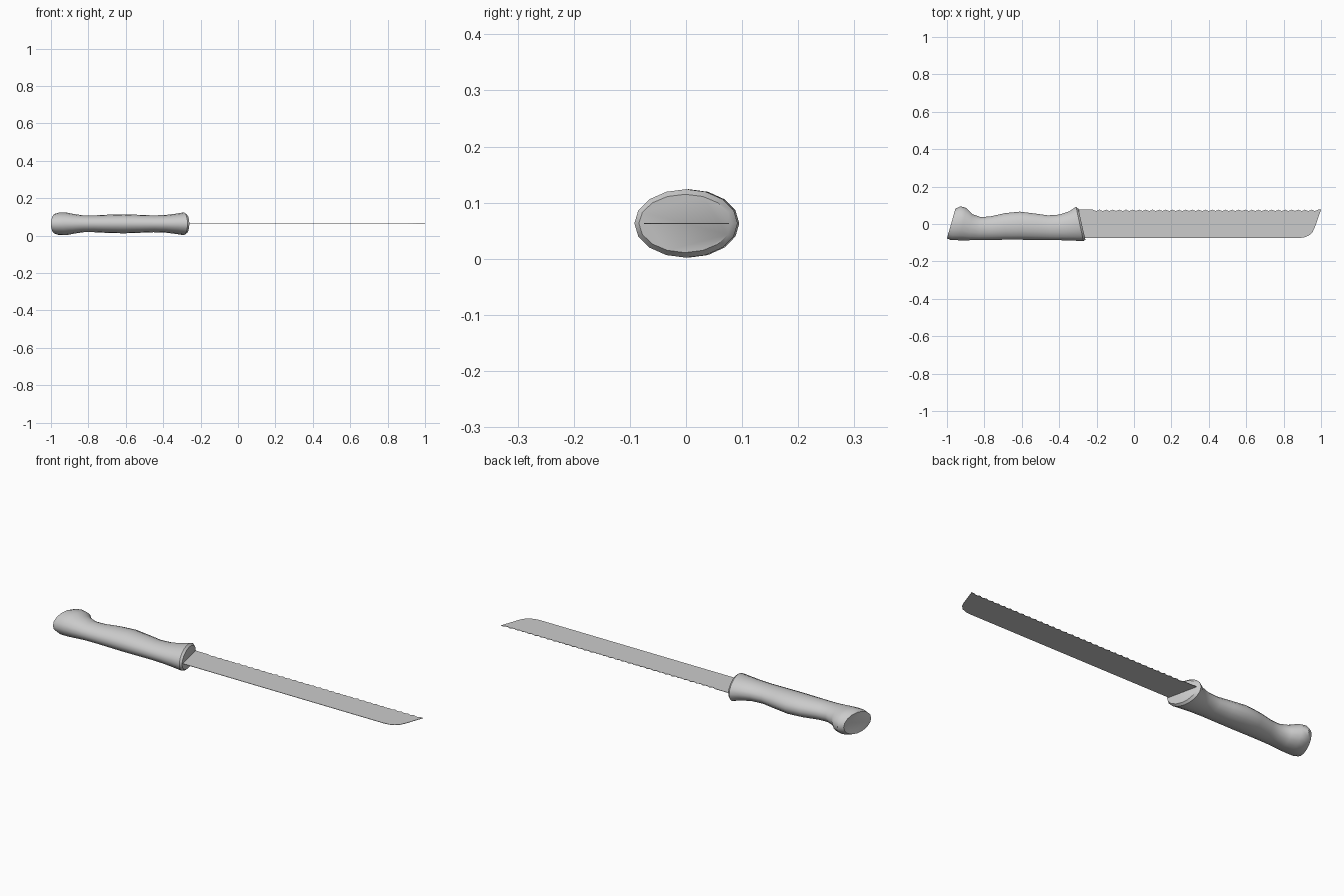
import bpy, bmesh, math

cube = bpy.data.objects.get("Cube")
if cube:
    bpy.data.objects.remove(cube)

MID_Z = 0.063


def material(name, colour):
    m = bpy.data.materials.new(name)
    m.use_nodes = True
    m.diffuse_color = colour
    m.node_tree.nodes["Principled BSDF"].inputs["Base Color"].default_value = colour
    return m


grey = material("light grey", (0.6, 0.6, 0.6, 1))


def finish(bm, name):
    bmesh.ops.recalc_face_normals(bm, faces=bm.faces)
    mesh = bpy.data.meshes.new(name)
    bm.to_mesh(mesh)
    bm.free()
    mesh.materials.append(grey)
    obj = bpy.data.objects.new(name, mesh)
    bpy.context.collection.objects.link(obj)
    return obj


# Handle: slanted oval rings (x at spine, y at spine, x at belly, y at belly, half thickness)
rings = [
    (-0.960, 0.055, -0.995, -0.058, 0.038),
    (-0.955, 0.082, -1.000, -0.078, 0.054),
    (-0.928, 0.095, -0.978, -0.086, 0.061),
    (-0.895, 0.085, -0.935, -0.087, 0.060),
    (-0.865, 0.053, -0.885, -0.087, 0.052),
    (-0.820, 0.037, -0.830, -0.086, 0.045),
    (-0.770, 0.040, -0.770, -0.085, 0.045),
    (-0.690, 0.058, -0.690, -0.084, 0.049),
    (-0.610, 0.066, -0.610, -0.084, 0.051),
    (-0.530, 0.056, -0.525, -0.085, 0.048),
    (-0.460, 0.046, -0.445, -0.086, 0.045),
    (-0.400, 0.050, -0.380, -0.087, 0.047),
    (-0.345, 0.068, -0.320, -0.089, 0.054),
    (-0.310, 0.092, -0.270, -0.092, 0.061),
    (-0.297, 0.081, -0.260, -0.084, 0.052),
]
SIDES = 16
bm = bmesh.new()
loops = []
for xs, ys, xb, yb, half in rings:
    loop = []
    for i in range(SIDES):
        a = math.tau * i / SIDES
        t = (1 + math.cos(a)) / 2
        loop.append(bm.verts.new((xb + (xs - xb) * t, yb + (ys - yb) * t,
                                  MID_Z + half * math.sin(a))))
    loops.append(loop)
for a, b in zip(loops, loops[1:]):
    for i in range(SIDES):
        j = (i + 1) % SIDES
        bm.faces.new((a[i], a[j], b[j], b[i]))
bm.faces.new(loops[0])
bm.faces.new(loops[-1])
handle = finish(bm, "handle")
bpy.context.view_layer.objects.active = handle
handle.select_set(True)
bpy.ops.object.shade_smooth_by_angle(angle=math.radians(40))

# Blade: flat outline with a rounded tip and a scalloped edge
TEETH, STEPS, START, END = 34, 4, -0.22, 0.985
outline = [(-0.32, -0.075), (0.88, -0.075), (0.91, -0.072), (0.935, -0.062),
           (0.955, -0.043), (0.968, -0.015), (1.0, 0.077)]
for k in range(TEETH * STEPS + 1):
    u = k / STEPS
    x = END + (START - END) * u / TEETH
    outline.append((x, 0.077 - 0.007 * math.sin(math.pi * (u % 1))))
outline.append((-0.32, 0.077))
bm = bmesh.new()
face = bm.faces.new([bm.verts.new((x, y, MID_Z - 0.001)) for x, y in outline])
side = bmesh.ops.extrude_face_region(bm, geom=[face])
bmesh.ops.translate(bm, vec=(0, 0, 0.002),
                    verts=[g for g in side["geom"] if isinstance(g, bmesh.types.BMVert)])
finish(bm, "blade")
